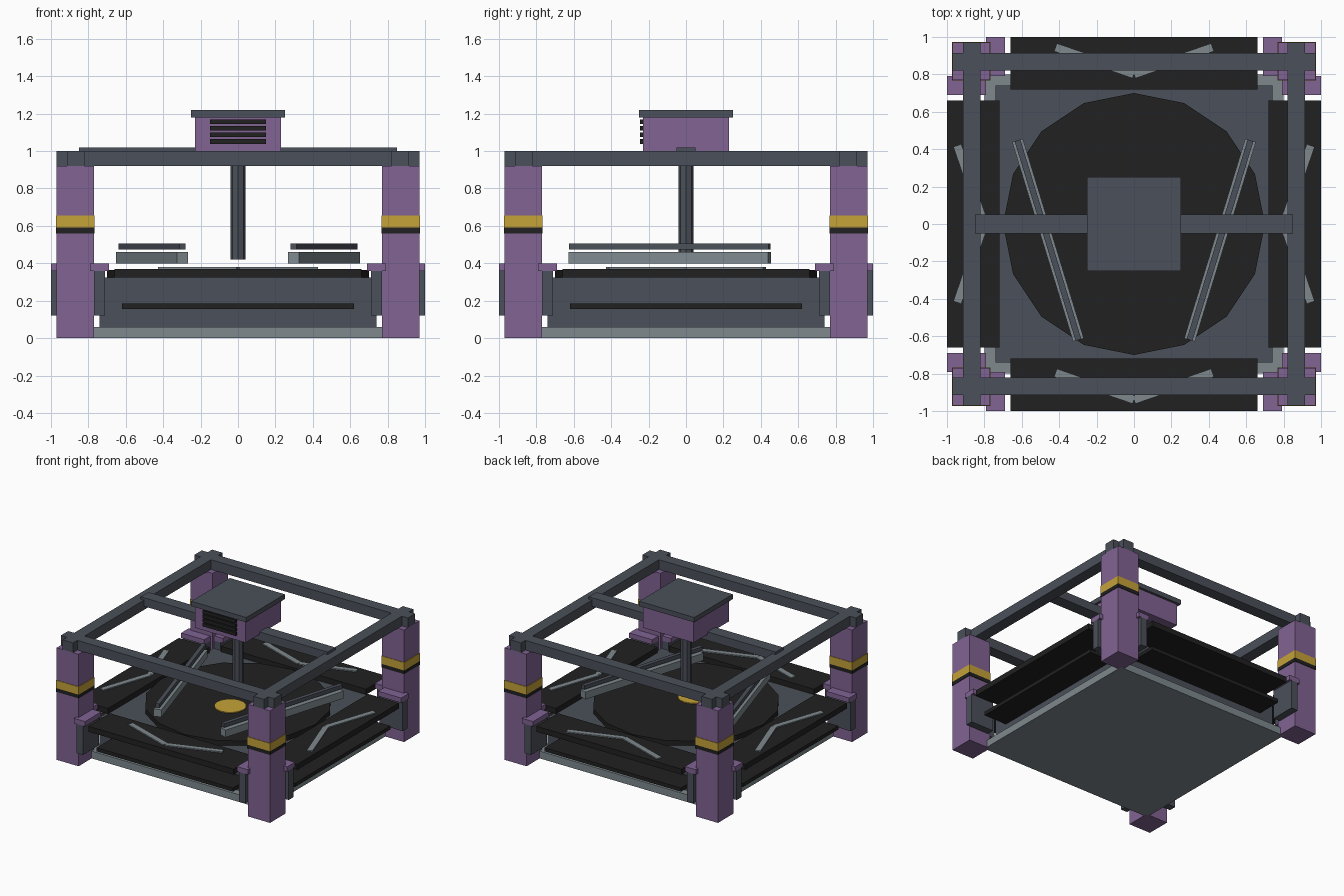
import bpy, bmesh, math
from mathutils import Matrix, Vector

cube = bpy.data.objects.get("Cube")
if cube:
    bpy.data.objects.remove(cube, do_unlink=True)


def material(name, rgb):
    m = bpy.data.materials.new(name)
    m.use_nodes = True
    m.diffuse_color = (*rgb, 1)
    m.node_tree.nodes["Principled BSDF"].inputs["Base Color"].default_value = (*rgb, 1)
    return m


PURPLE = material("purple", (0.22, 0.125, 0.29))
STEEL = material("dark_steel", (0.07, 0.08, 0.1))
LIGHT = material("light_steel", (0.21, 0.25, 0.27))
BLACK = material("black", (0.015, 0.015, 0.015))
GOLD = material("gold", (0.56, 0.36, 0.04))


def finish(name, bm, mat):
    mesh = bpy.data.meshes.new(name)
    bm.to_mesh(mesh)
    bm.free()
    mesh.materials.append(mat)
    ob = bpy.data.objects.new(name, mesh)
    bpy.context.collection.objects.link(ob)
    return ob


def box(name, mat, x, y, z, turn=None):
    """Box between the given (low, high) ranges, optionally transformed."""
    bm = bmesh.new()
    bmesh.ops.create_cube(bm, size=1)
    size = [b - a for a, b in (x, y, z)]
    mid = [(a + b) / 2 for a, b in (x, y, z)]
    bmesh.ops.scale(bm, vec=size, verts=bm.verts)
    bmesh.ops.translate(bm, vec=mid, verts=bm.verts)
    if turn:
        bmesh.ops.transform(bm, matrix=turn, verts=bm.verts)
    return finish(name, bm, mat)


def bar(name, mat, start, end, width, z, turn=None):
    """Flat bar running from start to end in plan."""
    a, b = Vector(start), Vector(end)
    d = b - a
    place = Matrix.Translation((*((a + b) / 2), 0)) @ Matrix.Rotation(math.atan2(d.y, d.x), 4, "Z")
    half = d.length / 2
    return box(name, mat, (-half, half), (-width / 2, width / 2), z,
               (turn or Matrix()) @ place)


def disc(name, mat, radius, sides, z, y=0):
    bm = bmesh.new()
    bmesh.ops.create_cone(bm, cap_ends=True, segments=sides, radius1=radius,
                          radius2=radius, depth=z[1] - z[0])
    bmesh.ops.translate(bm, vec=(0, y, sum(z) / 2), verts=bm.verts)
    return finish(name, bm, mat)


def both(r):
    return (-r, r)


# Base and bed
box("base_slab", LIGHT, both(0.8), both(0.8), (0, 0.06))
box("bed_body", STEEL, both(0.74), both(0.74), (0.06, 0.325))
disc("turntable", BLACK, 0.7, 16, (0.325, 0.365))
disc("centre_target", GOLD, 0.12, 16, (0.36, 0.372), -0.1)

# Four sides: platform, lower shelf and chevron
for i, side in enumerate(("back", "left", "front", "right")):
    turn = Matrix.Rotation(-i * math.pi / 2, 4, "Z")
    box(side + "_platform", BLACK, both(0.66), (0.72, 1), (0.325, 0.37), turn)
    box(side + "_shelf", BLACK, both(0.62), (0.72, 0.95), (0.155, 0.185), turn)
    apex, tip = (0.94, 0.795) if side == "front" else (0.8, 0.945)
    for s in (-1, 1):
        bar(side + "_chevron", LIGHT, (0, apex), (s * 0.42, tip), 0.045, (0.36, 0.379), turn)

# Corner posts with bands and paired brackets
for i in range(4):
    turn = Matrix.Rotation(i * math.pi / 2, 4, "Z")
    post, band = (0.77, 0.97), (0.766, 0.974)
    box("corner_post", PURPLE, post, post, (0, 0.92), turn)
    box("gold_band", GOLD, band, band, (0.59, 0.655), turn)
    box("black_band", BLACK, band, band, (0.56, 0.59), turn)
    plate, cap, reach = (0.71, 0.77), (0.69, 0.79), (0.79, 1)
    box("bracket_plate", STEEL, plate, reach, (0.12, 0.36), turn)
    box("bracket_plate", STEEL, reach, plate, (0.12, 0.36), turn)
    box("bracket_cap", PURPLE, cap, reach, (0.36, 0.4), turn)
    box("bracket_cap", PURPLE, reach, cap, (0.36, 0.4), turn)
    # Top frame beam
    box("top_beam", STEEL, both(0.97), (0.82, 0.915), (0.92, 1), turn)

# Crossbar, drive housing and shaft
box("crossbar", STEEL, both(0.85), both(0.05), (0.95, 1.02))
box("drive_housing", PURPLE, both(0.23), both(0.23), (1, 1.18))
box("housing_lid", STEEL, both(0.25), both(0.25), (1.18, 1.22))
for k in range(4):
    z = 1.052 + k * 0.035
    box("vent_slat", BLACK, both(0.15), (-0.245, -0.225), (z - 0.013, z + 0.013))
disc("drive_shaft", STEEL, 0.04, 8, (0.42, 1))

# Angled guide rails
for s in (-1, 1):
    ends = (s * 0.623, 0.447), (s * 0.297, -0.62)
    bar("guide_rail", LIGHT, *ends, 0.06, (0.4, 0.46))
    bar("guide_strip", STEEL, *ends, 0.032, (0.475, 0.507))
